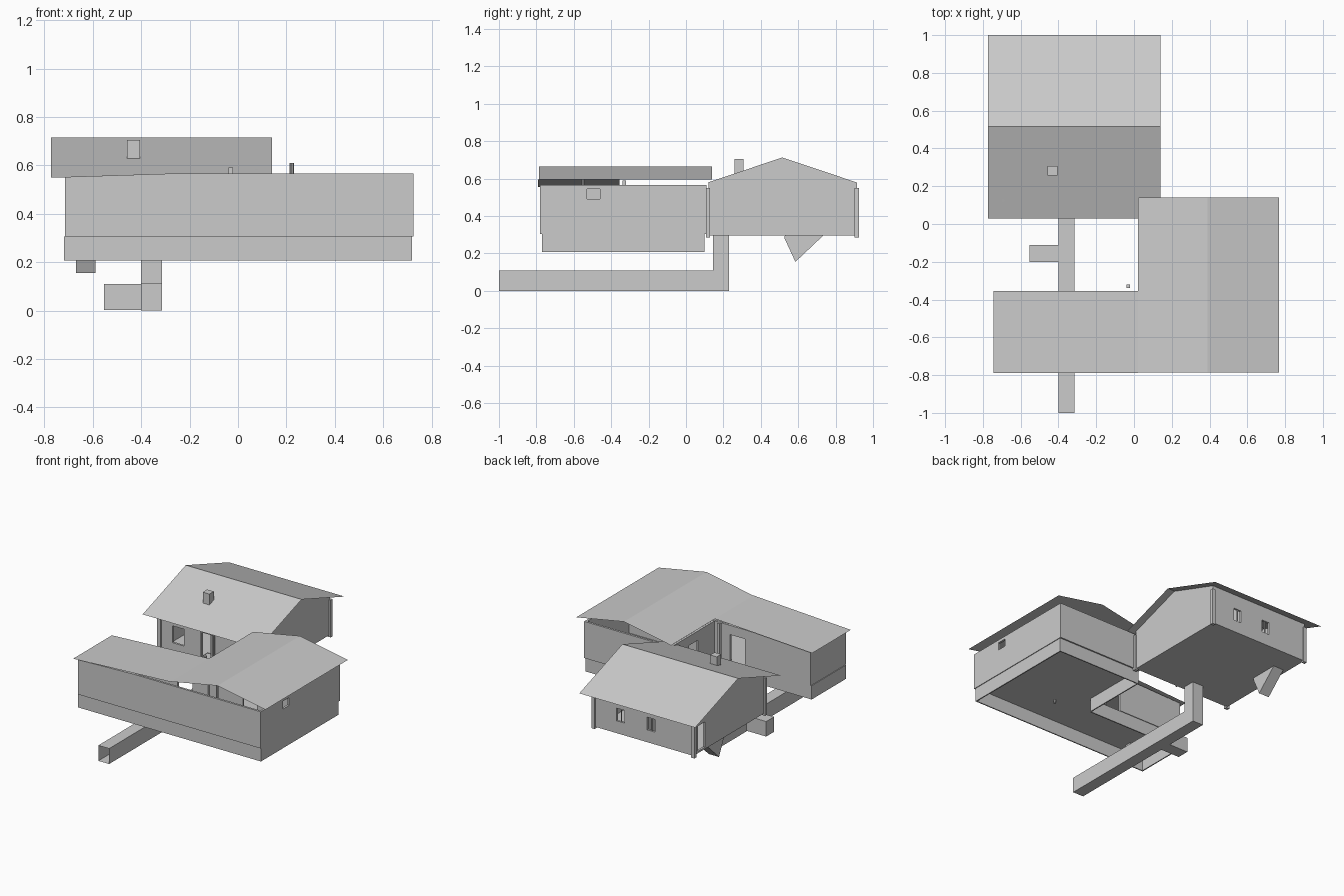
import bpy, math
from mathutils import Vector

if "Cube" in bpy.data.objects:
    bpy.data.objects.remove(bpy.data.objects["Cube"])


def mesh(name, verts, faces):
    me = bpy.data.meshes.new(name)
    me.from_pydata([tuple(v) for v in verts], [], faces)
    me.update()
    ob = bpy.data.objects.new(name, me)
    bpy.context.collection.objects.link(ob)
    return ob


BOX = [(0, 3, 2, 1), (4, 5, 6, 7), (0, 1, 5, 4), (1, 2, 6, 5), (2, 3, 7, 6), (3, 0, 4, 7)]


def box(name, x0, x1, y0, y1, z0, z1, skip=()):
    v = [(x, y, z) for z in (z0, z1) for x, y in ((x0, y0), (x1, y0), (x1, y1), (x0, y1))]
    return mesh(name, v, [f for i, f in enumerate(BOX) if i not in skip])


def wall(name, a, b, z0, top, holes=(), breaks=(), t=0.015):
    """Upright wall from a to b, thickness to its left; top is a height or function of (x, y).
    holes are (start, end, low, high) along the wall."""
    a, b = Vector(a), Vector(b)
    length = (b - a).length
    d = (b - a) / length
    n = Vector((-d.y, d.x)) * t
    tf = top if callable(top) else (lambda x, y: top)
    cuts = sorted({0, length, *breaks, *(h[0] for h in holes), *(h[1] for h in holes)})
    verts, faces = [], []

    def piece(s0, s1, lo, hi):
        p, q = a + d * s0, a + d * s1
        base = len(verts)
        plan = (p, q, q + n, p + n)
        hs = (hi(*p), hi(*q), hi(*q), hi(*p))
        verts.extend((c.x, c.y, lo) for c in plan)
        verts.extend((c.x, c.y, h) for c, h in zip(plan, hs))
        faces.extend(tuple(base + i for i in f) for f in BOX)

    for s0, s1 in zip(cuts, cuts[1:]):
        hole = next((h for h in holes if h[0] <= s0 and s1 <= h[1]), None)
        if hole is None:
            piece(s0, s1, z0, tf)
        else:
            if hole[2] > z0:
                piece(s0, s1, z0, lambda x, y: hole[2])
            piece(s0, s1, hole[3], tf)
    return mesh(name, verts, faces)


def sheet(name, profile, r0, r1, axis):
    """Thin folded sheet: (u, z) profile swept along the other ground axis from r0 to r1."""
    v = [((u, r, z) if axis == 'x' else (r, u, z)) for r in (r0, r1) for u, z in profile]
    n = len(profile)
    f = [(i, i + 1, n + i + 1, n + i) if axis == 'x' else (i, n + i, n + i + 1, i + 1)
         for i in range(n - 1)]
    return mesh(name, v, f)


# ---------- front L-shaped house ----------
sheet("front_wing_roof", [(-0.745, 0.555), (0.02, 0.595)], -0.79, -0.355, 'x')
sheet("front_gable_roof", [(0.02, 0.595), (0.39, 0.665), (0.767, 0.595)], -0.787, 0.14, 'x')


def front_top(x, y):
    return min(0.552 + (x + 0.715) * 0.032, 0.566)


L = [(-0.715, -0.78), (0.725, -0.78), (0.725, 0.11), (0.04, 0.11), (0.04, -0.38), (-0.715, -0.38)]
openings = {1: [(0.25, 0.32, 0.49, 0.545)], 3: [(0.2, 0.3, 0.305, 0.5)],
            4: [(0.12, 0.24, 0.305, 0.5)]}
for i, p in enumerate(L):
    wall(f"front_house_wall_{i + 1}", p, L[(i + 1) % 6], 0.305, front_top, openings.get(i, ()),
         breaks=(0.44,) if i in (0, 4) else ())

# skirt and floor below the walls
S = [(-0.72, -0.77), (0.72, -0.77), (0.72, 0.1), (0.045, 0.1), (0.045, -0.385), (-0.72, -0.385)]
for i, p in enumerate(S):
    wall(f"foundation_side_{i + 1}", p, S[(i + 1) % 6], 0.207, 0.305, t=0.008)
mesh("front_house_floor", [(x, y, 0.304) for x, y in S], [(5, 4, 3, 2, 1, 0)])
wall("front_house_partition", (0.055, -0.38), (0.71, -0.38), 0.305, 0.55,
     [(0.25, 0.36, 0.305, 0.5)], t=0.01)
box("porch_post", -0.04, -0.02, -0.34, -0.32, 0.305, 0.59)
box("floor_drain", -0.56, -0.52, -0.7, -0.66, 0.285, 0.32)

bpy.ops.mesh.primitive_cylinder_add(vertices=10, radius=0.009, depth=0.33,
                                    location=(0.222, -0.55, 0.445))
bpy.context.object.name = "vent_pipe"
bpy.ops.object.shade_smooth_by_angle()


# ---------- rear gabled house ----------
def rear_top(x, y):
    return 0.713 - abs(y - 0.515) * 0.335


sheet("rear_roof", [(0.03, 0.55), (0.515, 0.715), (1.0, 0.55)], -0.772, 0.14, 'y')
X0, X1, Y0, Y1, Z = -0.70, 0.085, 0.12, 0.915, 0.297
wall("rear_house_front_wall", (X0, Y0), (X1, Y0), Z, 0.578,
     [(0.1, 0.19, 0.36, 0.48), (0.33, 0.42, Z, 0.5), (0.58, 0.67, 0.36, 0.48)])
wall("rear_house_right_wall", (X1, Y0), (X1, Y1), Z, rear_top, breaks=(0.395,))
wall("rear_house_back_wall", (X1, Y1), (X0, Y1), Z, 0.578,
     [(0.18, 0.24, 0.385, 0.475), (0.42, 0.48, 0.385, 0.475)])
wall("rear_house_left_wall", (X0, Y1), (X0, Y0), Z, rear_top,
     [(0.05, 0.13, 0.31, 0.49)], breaks=(0.4,))
mesh("rear_house_floor", [(X0, Y0, Z), (X0, Y1, Z), (X1, Y1, Z), (X1, Y0, Z)], [(0, 1, 2, 3)])
wall("rear_house_partition", (-0.3, 0.135), (-0.3, 0.9), Z, rear_top,
     [(0.4, 0.5, Z, 0.5)], breaks=(0.38,), t=0.01)

# corner posts, slightly proud of the walls
for x in (X0, X1):
    for y in (Y0, Y1):
        box("corner_post", x - 0.013, x + 0.013, y - 0.013, y + 0.009, 0.285, 0.55)
# door frame and window mullions
for x in (-0.375, -0.275):
    box("door_jamb", x, x + 0.01, Y0 - 0.01, Y0 + 0.01, Z, 0.51)
box("door_head", -0.375, -0.265, Y0 - 0.01, Y0 + 0.01, 0.5, 0.51)
for x in (-0.127, -0.367):
    box("window_mullion", x - 0.003, x + 0.003, Y1 - 0.012, Y1 - 0.004, 0.385, 0.475)

box("chimney", -0.458, -0.406, 0.258, 0.308, 0.6, 0.705)

# ---------- underground parts ----------
# sloping cellar chute under the rear house
prof = [(0.525, 0.285), (0.585, 0.155), (0.735, 0.297), (0.53, 0.297)]
mesh("cellar_chute", [(x, y, z) for x in (-0.67, -0.588) for y, z in prof],
     [(0, 3, 2, 1), (4, 5, 6, 7), (0, 1, 5, 4), (1, 2, 6, 5)])

# L-shaped square tunnel, open at the front end and at the top of the shaft
prof = [(-1.0, 0.0), (0.23, 0.0), (0.23, 0.3), (0.145, 0.3), (0.145, 0.11), (-1.0, 0.11)]
verts = [(x, y, z) for x in (-0.4, -0.315) for y, z in prof]
sides = [(i, (i + 1) % 6, (i + 1) % 6 + 6, i + 6) for i in (0, 1, 3, 4)]
mesh("tunnel", verts, [(5, 4, 3, 2, 1, 0), (6, 7, 8, 9, 10, 11)] + sides)
box("tunnel_side_branch", -0.553, -0.399, -0.2, -0.112, 0.003, 0.11, skip=(3,))
